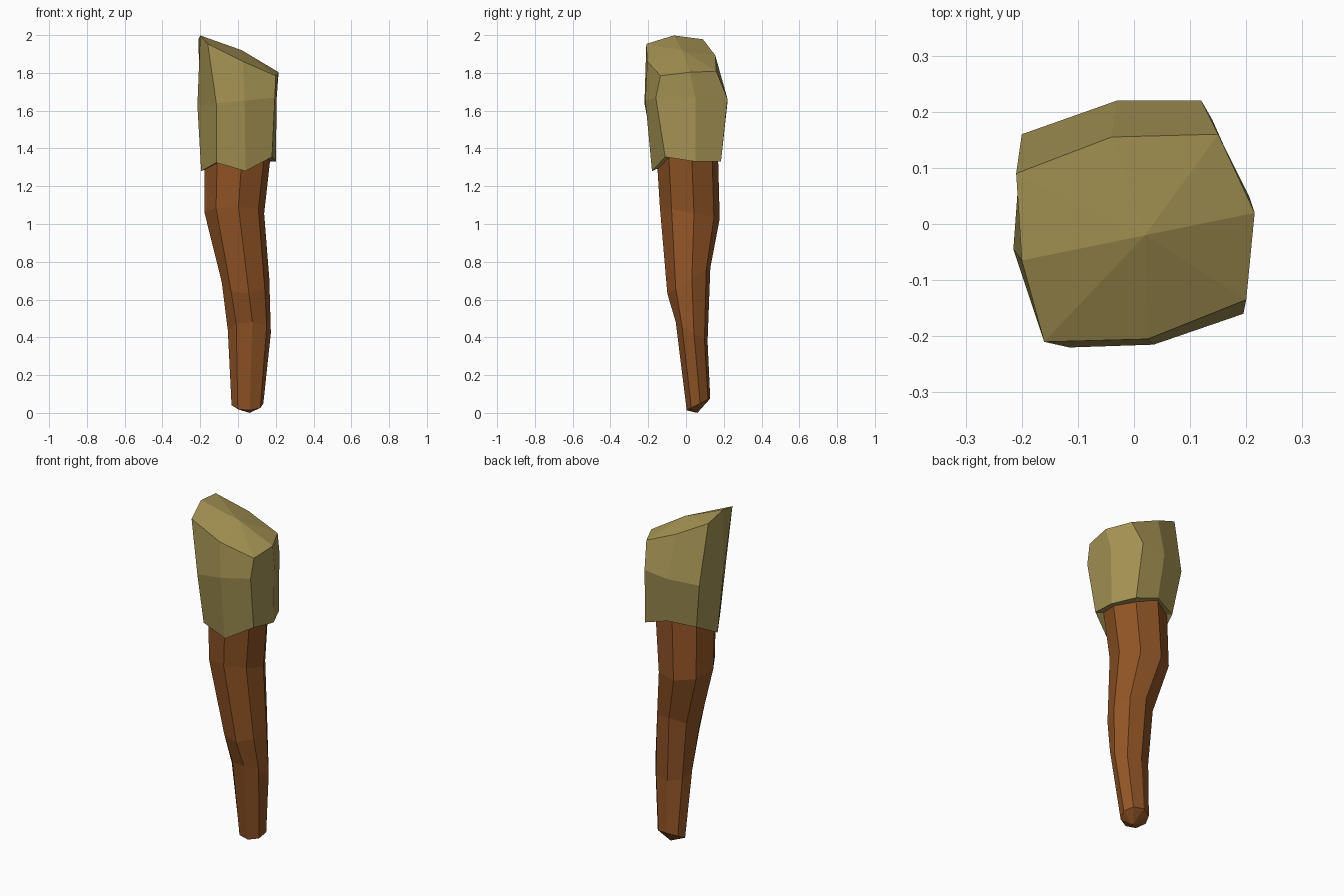
import bpy
import bmesh
from math import cos, sin, radians

cube = bpy.data.objects.get("Cube")
if cube:
    bpy.data.objects.remove(cube, do_unlink=True)


def make_material(name, colour):
    mat = bpy.data.materials.new(name)
    mat.use_nodes = True
    mat.diffuse_color = colour
    mat.node_tree.nodes["Principled BSDF"].inputs["Base Color"].default_value = colour
    return mat


def loft(name, rings, bottom_point, top_point, material):
    """Skin a stack of rings (bottom to top) and close both ends with a fan."""
    bm = bmesh.new()
    loops = [[bm.verts.new(p) for p in ring] for ring in rings]
    count = len(loops[0])
    for low, high in zip(loops, loops[1:]):
        for i in range(count):
            j = (i + 1) % count
            bm.faces.new((low[i], low[j], high[j], high[i]))
    for loop, point in ((loops[0], bottom_point), (loops[-1], top_point)):
        tip = bm.verts.new(point)
        for i in range(count):
            bm.faces.new((loop[i], loop[(i + 1) % count], tip))
    bmesh.ops.recalc_face_normals(bm, faces=bm.faces[:])
    mesh = bpy.data.meshes.new(name)
    bm.to_mesh(mesh)
    bm.free()
    mesh.materials.append(material)
    obj = bpy.data.objects.new(name, mesh)
    bpy.context.collection.objects.link(obj)
    return obj


def octagon(cx, cy, z, rx, ry, tilt):
    """Slightly turned octagon whose height rises along y by the tilt."""
    ring = []
    for i in range(8):
        angle = radians(233 + 45 * i)
        dy = ry * sin(angle)
        ring.append((cx + rx * cos(angle), cy + dy, z + tilt * dy))
    return ring


def top_height(x, y):
    """Slanted crown with a shallow ridge running across it."""
    return 1.905 - 0.47 * x - 0.17 * abs(y + 0.02 - 0.2 * x)


olive = make_material("olive", (0.38, 0.295, 0.088, 1))
brown = make_material("brown", (0.28, 0.088, 0.019, 1))

# Crooked tapering stalk
stalk_rings = [
    octagon(0.05, 0.066, 0.045, 0.085, 0.063, 0.5),
    octagon(0.06, 0.03, 0.43, 0.115, 0.085, -0.6),
    octagon(0.04, 0.015, 0.70, 0.127, 0.115, 0.6),
    octagon(-0.02, 0.02, 1.06, 0.16, 0.16, -0.2),
    octagon(0.0, 0.005, 1.41, 0.18, 0.165, 0.0),
]
loft("stalk", stalk_rings, (0.06, 0.06, 0.0), (0.0, 0.0, 1.42), brown)

# Chunky head: scalloped hem, wide middle and slanted rim
hem = [(-0.115, -0.16), (0.04, -0.18), (0.18, -0.11), (0.2, 0.05),
       (0.14, 0.185), (-0.01, 0.19), (-0.16, 0.13), (-0.195, -0.02)]
hem_heights = [1.325, 1.28, 1.355, 1.33, 1.33, 1.38, 1.36, 1.28]
middle = [(-0.115, -0.22), (0.035, -0.215), (0.195, -0.16), (0.205, 0.05),
          (0.12, 0.22), (-0.03, 0.22), (-0.2, 0.16), (-0.215, -0.045)]
rim = [(-0.16, -0.21), (0.025, -0.205), (0.2, -0.135), (0.215, 0.02),
       (0.15, 0.16), (-0.04, 0.155), (-0.21, 0.09), (-0.2, -0.065)]
head_rings = [
    [(x, y, z) for (x, y), z in zip(hem, hem_heights)],
    [(x, y, 1.65 + 0.1 * x) for x, y in middle],
    [(x, y, top_height(x, y)) for x, y in rim],
]
loft("head", head_rings, (0.0, 0.0, 1.36), (0.02, -0.02, 1.92), olive)
